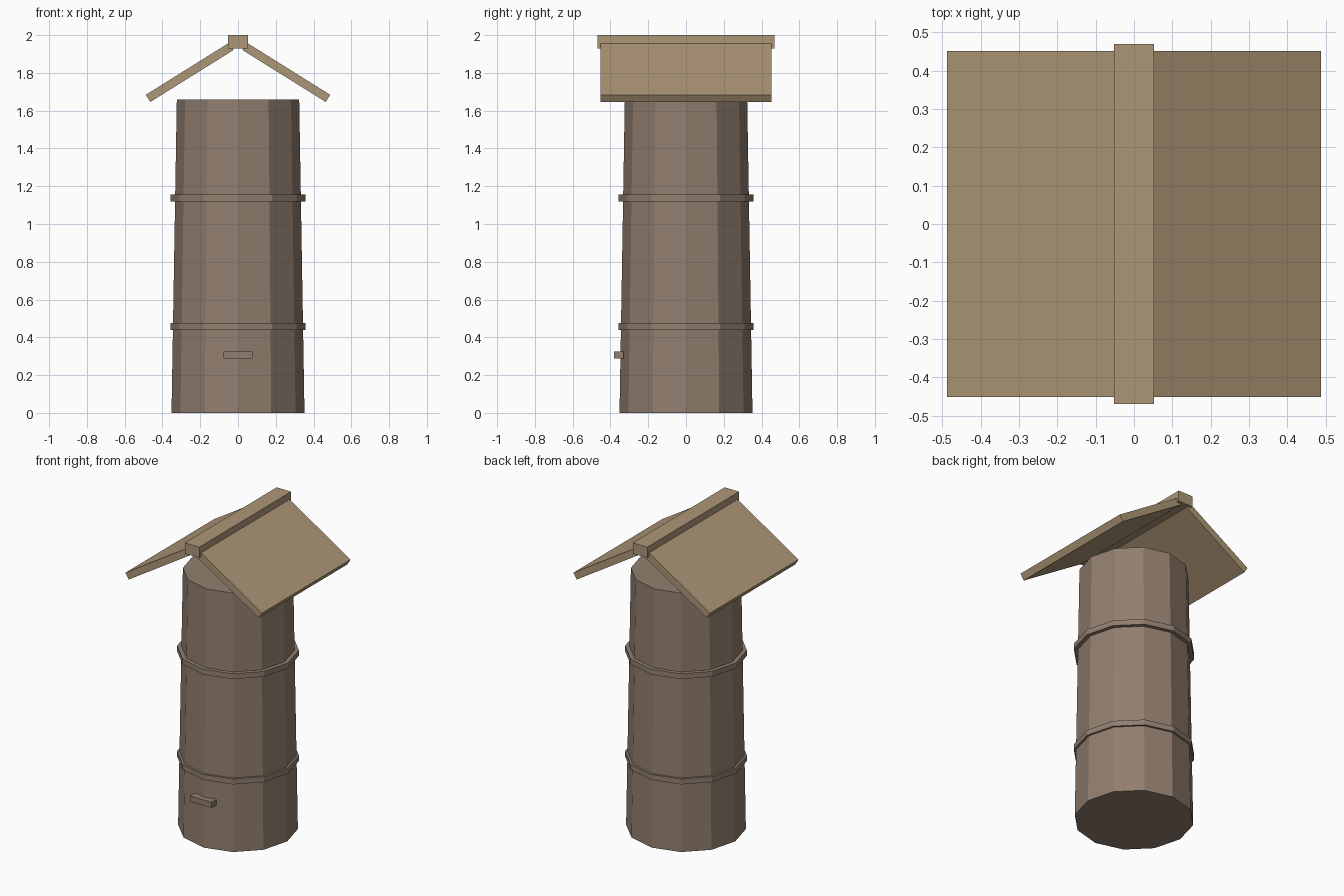
import bpy, math
from mathutils import Matrix, Vector

cube = bpy.data.objects.get("Cube")
if cube:
    bpy.data.objects.remove(cube, do_unlink=True)


def srgb(*rgb):
    return tuple((c / 255 / 12.92) if c < 11 else ((c / 255 + 0.055) / 1.055) ** 2.4 for c in rgb) + (1,)


def material(name, color):
    m = bpy.data.materials.new(name)
    m.use_nodes = True
    m.diffuse_color = color
    m.node_tree.nodes["Principled BSDF"].inputs["Base Color"].default_value = color
    return m


bark = material("weathered brown wood", srgb(146, 127, 111))
plank = material("tan wood", srgb(174, 151, 119))


def finish(name, mat):
    ob = bpy.context.object
    ob.name = name
    ob.data.materials.append(mat)
    return ob


def drum(name, r_low, r_high, z_low, z_high, mat):
    # Twelve-sided, with corners on the x and y axes
    bpy.ops.mesh.primitive_cone_add(vertices=12, radius1=r_low, radius2=r_high,
                                    depth=z_high - z_low, location=(0, 0, (z_low + z_high) / 2))
    return finish(name, mat)


def box(name, size, center, mat, tilt=0):
    bpy.ops.mesh.primitive_cube_add(size=1)
    ob = finish(name, mat)
    ob.data.transform(Matrix.Rotation(tilt, 4, 'Y') @ Matrix.Diagonal((*size, 1)))
    ob.location = center
    return ob


# Tapered hollow-log body and its two hoops
drum("body", 0.352, 0.324, 0, 1.66, bark)
for name, z in (("lower_hoop", 0.44), ("upper_hoop", 1.12)):
    drum(name, 0.358, 0.358, z, z + 0.035, bark)

# Small landing ledge on the front
box("entrance_ledge", (0.155, 0.05, 0.036), (0, -0.355, 0.306), bark)

# Two sloping roof boards, measured from their outer top edge
pitch = math.radians(32)
length, thick = 0.52, 0.045
along = Vector((-math.cos(pitch), 0, math.sin(pitch)))
down = Vector((-math.sin(pitch), 0, -math.cos(pitch)))
for side, label in ((1, "left"), (-1, "right")):
    c = Vector((0.488, 0, 1.684)) + along * length / 2 + down * thick / 2
    box(label + "_roof_board", (length, 0.904, thick), (side * c.x, 0, c.z), plank, side * pitch)

# Ridge beam
box("ridge_beam", (0.104, 0.938, 0.07), (0, 0, 1.965), plank)
